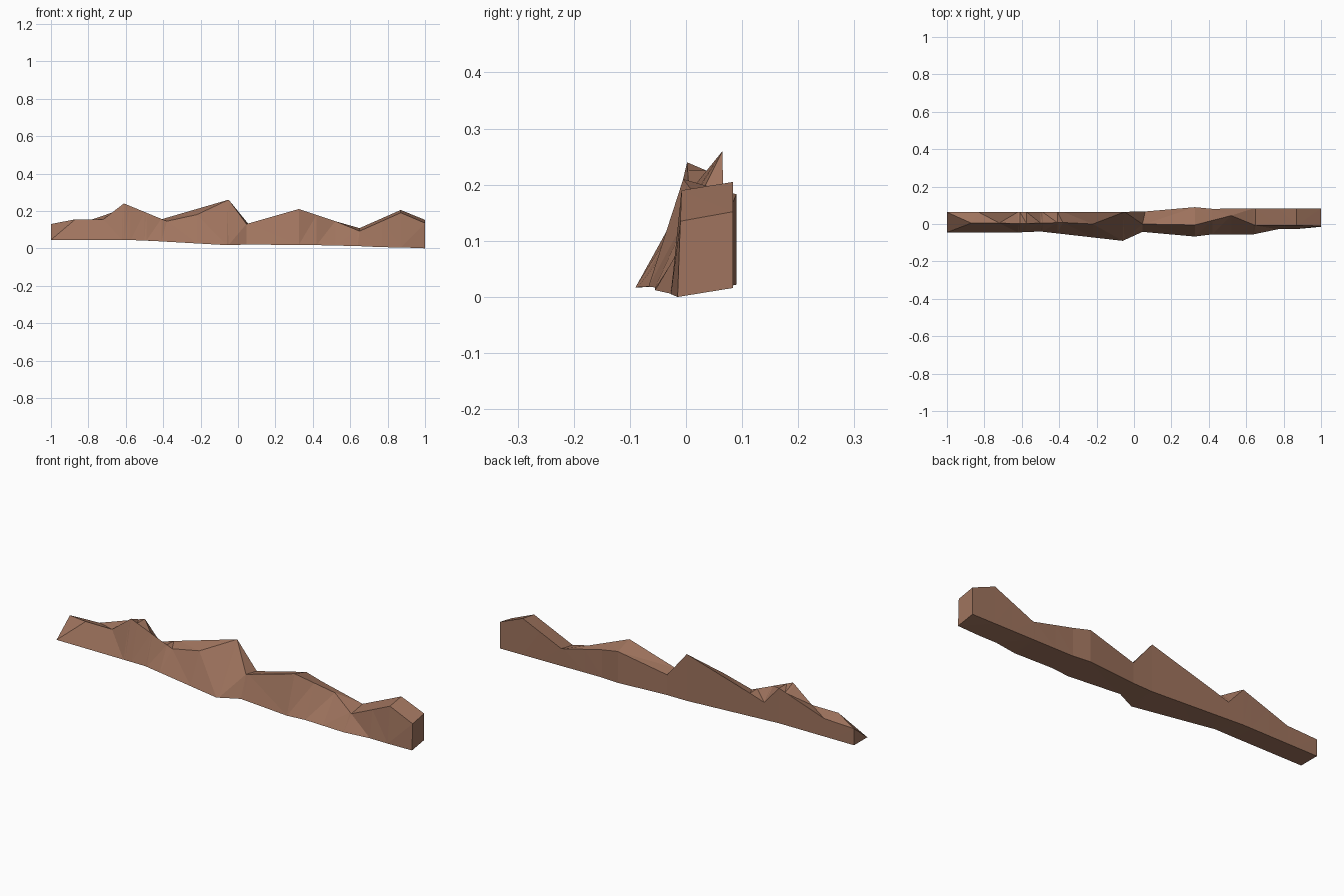
import bpy, bmesh

if "Cube" in bpy.data.objects:
    bpy.data.objects.remove(bpy.data.objects["Cube"])

# Rails running along the ridge: (x, y, z) points joined by straight lines
front_foot = [(-1, -.045, .045), (-.62, -.045, .045), (-.5, -.04, .042), (-.06, -.09, .017),
              (.045, -.042, .02), (.325, -.067, .018), (.42, -.055, .017), (.64, -.055, .012),
              (.77, -.028, .006), (.87, -.027, .005), (1, -.015, 0)]
front_crest = [(-1, -.045, .045), (-.87, .005, .155), (-.72, .005, .155), (-.61, .002, .24),
               (-.38, .008, .145), (-.22, 0, .18), (-.05, .065, .26), (.045, 0, .13),
               (.325, -.005, .21), (.52, .045, .145), (.65, -.008, .092), (.87, -.008, .19),
               (1, -.01, .135)]
back_crest = [(-1, .063, .13), (-.83, .063, .137), (-.575, .065, .225), (-.49, .065, .13),
              (-.41, .065, .155), (-.05, .065, .26), (.06, .067, .125), (.325, .09, .183),
              (.42, .081, .163), (.65, .084, .108), (.87, .084, .205), (1, .084, .152)]
back_foot = [(-1, .063, .045), (-.575, .065, .045), (-.05, .065, .02), (.06, .067, .021),
             (.325, .09, .022), (.42, .081, .02), (1, .084, .016)]
rails = [front_foot, front_crest, back_crest, back_foot]


def at(rail, x):
    """Point on a rail at position x."""
    for a, b in zip(rail, rail[1:]):
        if x <= b[0]:
            t = (x - a[0]) / (b[0] - a[0])
            return [p + (q - p) * t for p, q in zip(a, b)]
    return rail[-1]


# Rock ridge: a four-sided section lofted through every rail point
bm = bmesh.new()
stations = sorted({p[0] for rail in rails for p in rail})
rings = [[bm.verts.new(at(rail, x)) for rail in rails] for x in stations]
for r, s in zip(rings, rings[1:]):
    for i in range(4):
        j = (i + 1) % 4
        bm.faces.new((r[i], s[i], s[j], r[j]))
bm.faces.new(rings[0])
bm.faces.new(rings[-1][::-1])
bmesh.ops.remove_doubles(bm, verts=bm.verts[:], dist=0.0005)
bmesh.ops.triangulate(bm, faces=bm.faces[:], quad_method='SHORT_EDGE')
bmesh.ops.recalc_face_normals(bm, faces=bm.faces[:])

mesh = bpy.data.meshes.new("rock_ridge")
bm.to_mesh(mesh)
bm.free()
ridge = bpy.data.objects.new("rock_ridge", mesh)
bpy.context.collection.objects.link(ridge)

# Single brown stone colour
stone = bpy.data.materials.new("brown_stone")
stone.diffuse_color = (.35, .175, .112, 1)
stone.use_nodes = True
stone.node_tree.nodes["Principled BSDF"].inputs["Base Color"].default_value = stone.diffuse_color
mesh.materials.append(stone)
